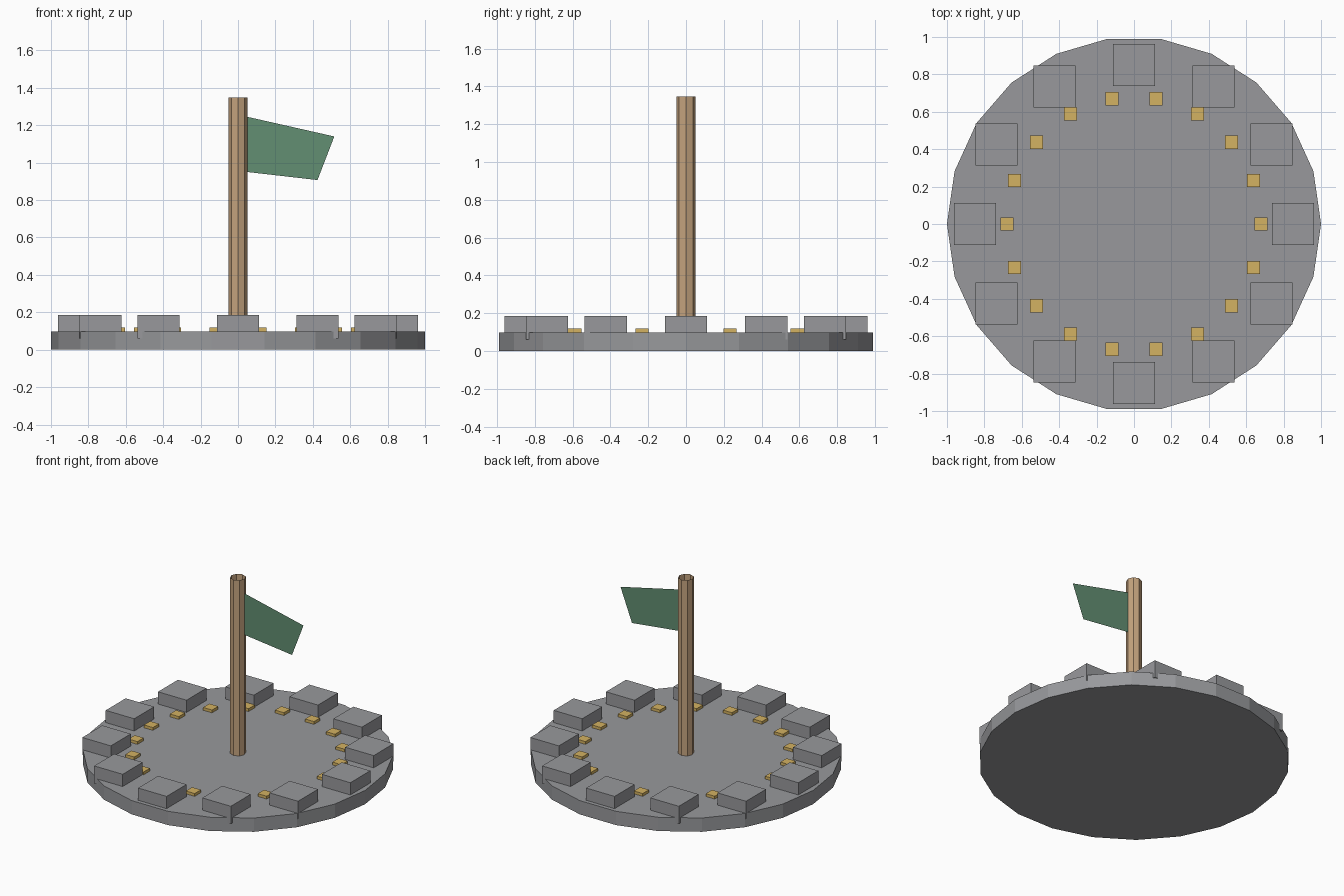
import bpy
import bmesh
from math import cos, sin, tau

cube = bpy.data.objects.get("Cube")
if cube:
    bpy.data.objects.remove(cube, do_unlink=True)


def material(name, rgb):
    # Flat colour given as 8-bit sRGB, stored as linear values
    linear = [((c / 255 + 0.055) / 1.055) ** 2.4 for c in rgb]
    mat = bpy.data.materials.new(name)
    mat.use_nodes = True
    mat.diffuse_color = (*linear, 1)
    bsdf = mat.node_tree.nodes["Principled BSDF"]
    bsdf.inputs["Base Color"].default_value = (*linear, 1)
    bsdf.inputs["Roughness"].default_value = 0.9
    return mat


stone = material("grey stone", (152, 153, 156))
wood = material("brown wood", (196, 163, 126))
gold = material("gold", (212, 178, 98))
cloth = material("green cloth", (98, 142, 114))


def add_object(name, bm, mat):
    mesh = bpy.data.meshes.new(name)
    bm.to_mesh(mesh)
    bm.free()
    mesh.materials.append(mat)
    obj = bpy.data.objects.new(name, mesh)
    bpy.context.collection.objects.link(obj)
    return obj


def prism(name, sides, radius, bottom, top, mat, capped=True):
    # Upright prism with its first corner on +x
    bm = bmesh.new()
    rings = [[bm.verts.new((radius * cos(tau * i / sides),
                            radius * sin(tau * i / sides), z))
              for i in range(sides)] for z in (bottom, top)]
    low, high = rings
    for i in range(sides):
        j = (i + 1) % sides
        bm.faces.new((low[i], low[j], high[j], high[i]))
    if capped:
        bm.faces.new(low[::-1])
        bm.faces.new(high)
    return add_object(name, bm, mat)


def ring_of_boxes(name, count, radius, width, bottom, top, mat):
    # Axis-aligned boxes spaced evenly around a circle
    for i in range(count):
        angle = tau * i / count
        bm = bmesh.new()
        bmesh.ops.create_cube(bm, size=1)
        bmesh.ops.scale(bm, vec=(width, width, top - bottom), verts=bm.verts)
        obj = add_object(f"{name}_{i + 1}", bm, mat)
        obj.location = (radius * cos(angle), radius * sin(angle),
                        (bottom + top) / 2)


# Round platform and open-ended pole
prism("platform", 22, 1.0, 0, 0.098, stone)
prism("pole", 8, 0.051, 0.09, 1.347, wood, capped=False)

# Wall blocks around the rim and the inner ring of small plates
ring_of_boxes("wall_block", 12, 0.85, 0.224, 0.06, 0.185, stone)
ring_of_boxes("gold_plate", 18, 0.68, 0.07, 0.085, 0.118, gold)

# Flag: a single slanted sheet
bm = bmesh.new()
outline = [(0.05, 0.95), (0.425, 0.907), (0.515, 1.14), (0.05, 1.245)]
bm.faces.new([bm.verts.new((x, 0, z)) for x, z in outline])
add_object("flag", bm, cloth)
